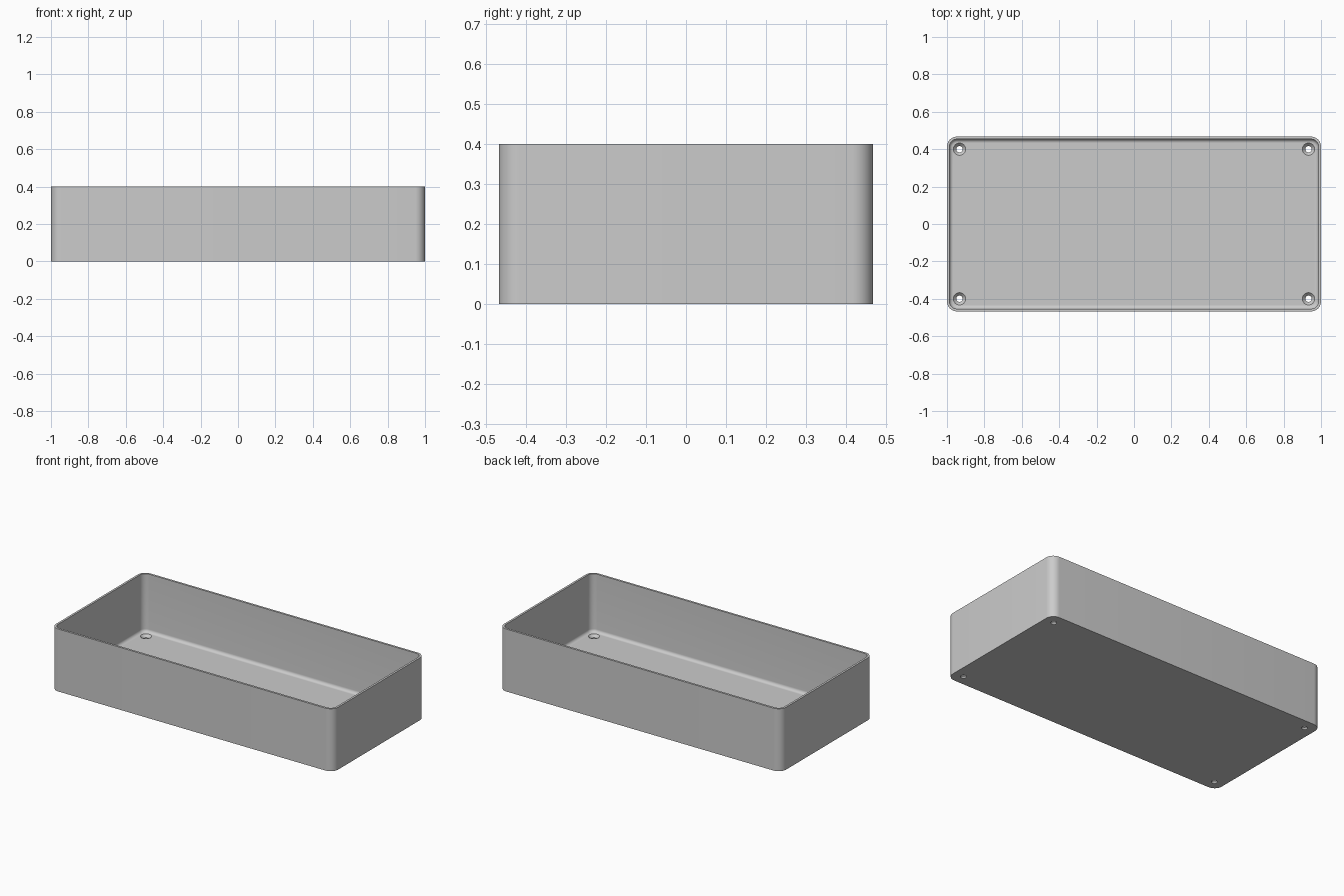
import bpy, bmesh, math

if "Cube" in bpy.data.objects:
    bpy.data.objects.remove(bpy.data.objects["Cube"])

HX, HY, H = 1.0, 0.467, 0.4      # half length, half depth, height
WALL, FLOOR, FILLET, CORNER = 0.0135, 0.027, 0.02, 0.053
SEG = 10

grey = bpy.data.materials.new("plain grey")
grey.use_nodes = True
colour = (0.6, 0.6, 0.6, 1)
grey.diffuse_color = colour
grey.node_tree.nodes["Principled BSDF"].inputs["Base Color"].default_value = colour


def rounded_loop(bm, inset, z):
    """Rounded rectangle set in from the outer wall."""
    r = CORNER - inset
    verts = []
    for q, (sx, sy) in enumerate([(1, 1), (-1, 1), (-1, -1), (1, -1)]):
        for i in range(SEG + 1):
            a = math.pi / 2 * (q + i / SEG)
            verts.append(bm.verts.new((sx * (HX - CORNER) + r * math.cos(a),
                                       sy * (HY - CORNER) + r * math.sin(a), z)))
    return verts


def circle_loop(bm, x, y, r, z, n=32):
    return [bm.verts.new((x + r * math.cos(math.tau * i / n),
                          y + r * math.sin(math.tau * i / n), z)) for i in range(n)]


def skin(bm, loops):
    """Bridge the loops in order and cap both ends."""
    for a, b in zip(loops, loops[1:]):
        for i in range(len(a)):
            j = (i + 1) % len(a)
            bm.faces.new((a[i], a[j], b[j], b[i]))
    bm.faces.new(loops[0][::-1])
    bm.faces.new(loops[-1])


def finish(bm, name):
    bmesh.ops.recalc_face_normals(bm, faces=bm.faces)
    mesh = bpy.data.meshes.new(name)
    bm.to_mesh(mesh)
    bm.free()
    mesh.materials.append(grey)
    ob = bpy.data.objects.new(name, mesh)
    bpy.context.collection.objects.link(ob)
    return ob


# Open tray: outer wall, rim, inner wall, rounded inside edge, floor
bm = bmesh.new()
profile = [(0, 0), (0, H), (WALL, H)]
for i in range(9):
    a = math.pi / 2 * i / 8
    profile.append((WALL + FILLET * (1 - math.cos(a)),
                    FLOOR + FILLET * (1 - math.sin(a))))
skin(bm, [rounded_loop(bm, d, z) for d, z in profile])
tray = finish(bm, "tray")

# Countersunk screw holes in the four floor corners
bm = bmesh.new()
for sx in (-1, 1):
    for sy in (-1, 1):
        skin(bm, [circle_loop(bm, sx * 0.933, sy * 0.4, r, z) for r, z in
                  [(0.017, -0.02), (0.017, 0.01), (0.033, FLOOR), (0.033, 0.06)]])
cutter = finish(bm, "screw_hole_cutter")
cutter.hide_render = True

cut = tray.modifiers.new("screw holes", "BOOLEAN")
cut.operation = "DIFFERENCE"
cut.solver = "EXACT"
cut.object = cutter

# Apply the holes, then smooth the rounded parts
bpy.ops.object.select_all(action="DESELECT")
tray.select_set(True)
bpy.context.view_layer.objects.active = tray
bpy.ops.object.modifier_apply(modifier=cut.name)
bpy.data.objects.remove(cutter)
bpy.ops.object.shade_smooth_by_angle(angle=math.radians(30))
